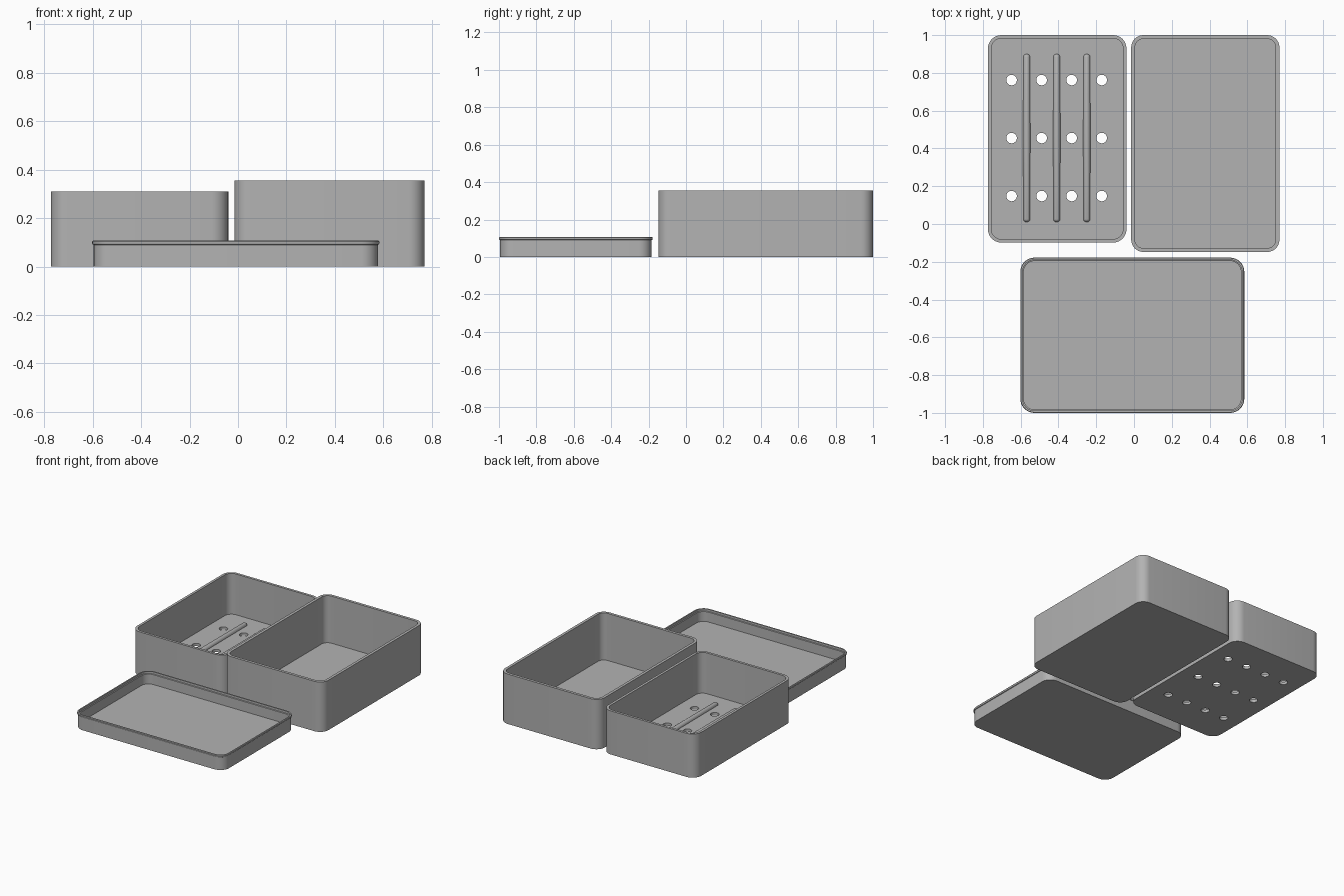
import bpy
import bmesh
from math import cos, sin, pi, radians

cube = bpy.data.objects.get("Cube")
if cube:
    bpy.data.objects.remove(cube, do_unlink=True)

grey = bpy.data.materials.new("plain grey")
grey.use_nodes = True
GREY = (0.45, 0.45, 0.45, 1)
grey.diffuse_color = GREY
grey.node_tree.nodes["Principled BSDF"].inputs["Base Color"].default_value = GREY


def finish(name, bm):
    """Turn a bmesh into a shaded object with the grey material."""
    bmesh.ops.recalc_face_normals(bm, faces=bm.faces[:])
    mesh = bpy.data.meshes.new(name)
    bm.to_mesh(mesh)
    bm.free()
    obj = bpy.data.objects.new(name, mesh)
    bpy.context.collection.objects.link(obj)
    mesh.materials.append(grey)
    return obj


def smooth(obj):
    bpy.ops.object.select_all(action='DESELECT')
    obj.select_set(True)
    bpy.context.view_layer.objects.active = obj
    bpy.ops.object.shade_smooth_by_angle(angle=radians(30))


def rounded_ring(bm, x0, x1, y0, y1, radius, inset, z, steps=8):
    """One rounded rectangle of vertices, shrunk by inset."""
    r = radius - inset
    corners = [(x1, y1, -1, -1), (x0, y1, 1, -1), (x0, y0, 1, 1), (x1, y0, -1, 1)]
    ring = []
    for i, (cx, cy, sx, sy) in enumerate(corners):
        for k in range(steps + 1):
            a = (i + k / steps) * pi / 2
            ring.append(bm.verts.new((cx + sx * radius + r * cos(a),
                                      cy + sy * radius + r * sin(a), z)))
    return ring


def tray(name, bounds, radius, profile):
    """Sweep an (inset, z) profile round a rounded rectangle, closing both ends."""
    bm = bmesh.new()
    rings = [rounded_ring(bm, *bounds, radius, inset, z) for inset, z in profile]
    for low, high in zip(rings, rings[1:]):
        for i in range(len(low)):
            j = (i + 1) % len(low)
            bm.faces.new((low[i], low[j], high[j], high[i]))
    bm.faces.new(rings[0])
    bm.faces.new(rings[-1])
    return finish(name, bm)


FLOOR = 0.02


def box_profile(height, wall):
    return [(0, 0), (0, height), (wall, height), (wall, FLOOR)]


# Deep outer box
smooth(tray("deep_box", (-0.015, 0.77, -0.148, 1.0), 0.065, box_profile(0.355, 0.02)))

# Drain tray with a grid of holes through the floor
drain = tray("drain_tray", (-0.773, -0.04, -0.098, 1.0), 0.07, box_profile(0.31, 0.018))
bm = bmesh.new()
for col in range(4):
    for row in range(3):
        made = bmesh.ops.create_cone(bm, cap_ends=True, segments=24, radius1=0.028,
                                     radius2=0.028, depth=0.1)
        bmesh.ops.translate(bm, verts=made["verts"],
                            vec=(-0.648 + 0.159 * col, 0.148 + 0.307 * row, 0))
cutter = finish("hole_cutter", bm)
cutter.hide_render = True
holes = drain.modifiers.new("holes", 'BOOLEAN')
holes.operation = 'DIFFERENCE'
holes.solver = 'EXACT'
holes.object = cutter
bpy.context.view_layer.objects.active = drain
bpy.ops.object.modifier_apply(modifier=holes.name)
bpy.data.objects.remove(cutter, do_unlink=True)
smooth(drain)

# Rounded support ribs on the drain floor
for n, x in enumerate((-0.568, -0.409, -0.25)):
    bm = bmesh.new()
    bmesh.ops.create_uvsphere(bm, u_segments=16, v_segments=12, radius=0.019)
    for v in bm.verts:
        if abs(v.co.y) > 0.0001:
            v.co.y += 0.426 if v.co.y > 0 else -0.426
    bmesh.ops.translate(bm, verts=bm.verts[:], vec=(x, 0.455, FLOOR))
    smooth(finish(f"support_rib_{n + 1}", bm))

# Shallow lid with a lipped rim
smooth(tray("lid", (-0.602, 0.584, -1.0, -0.178), 0.075,
            [(0.006, 0), (0.006, 0.09), (0.002, 0.092), (0, 0.096), (0, 0.103), (0.003, 0.107),
             (0.012, 0.107), (0.012, 0.092), (0.018, 0.09), (0.018, FLOOR)]))
